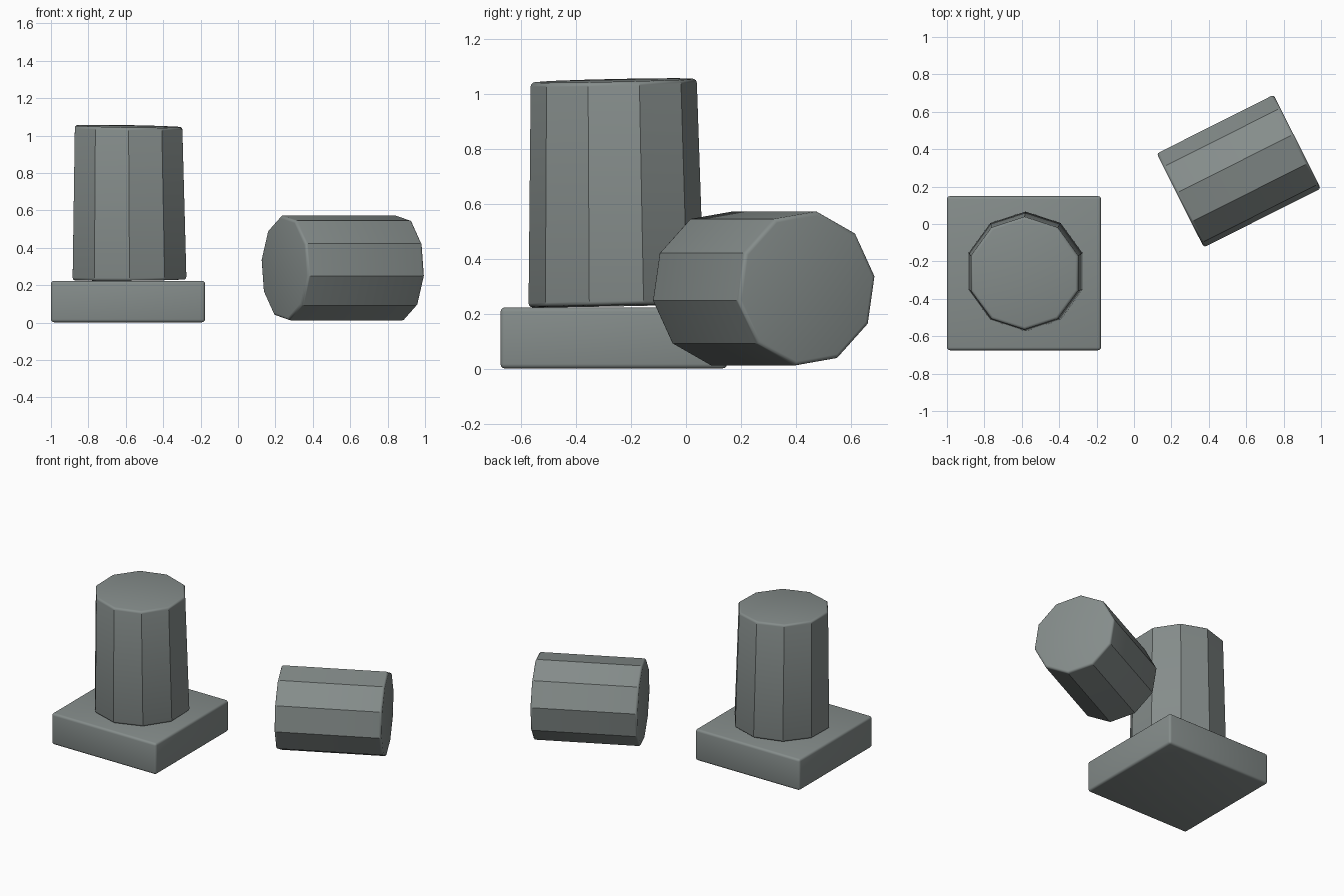
import bpy, bmesh, math
from mathutils import Vector

if "Cube" in bpy.data.objects:
    bpy.data.objects.remove(bpy.data.objects["Cube"])

grey = bpy.data.materials.new("stone grey")
grey.diffuse_color = (0.235, 0.265, 0.258, 1)
grey.use_nodes = True
grey.node_tree.nodes["Principled BSDF"].inputs["Base Color"].default_value = grey.diffuse_color


def finish(name, bm, edges, width):
    """Round the given edges, then make the object."""
    bmesh.ops.recalc_face_normals(bm, faces=bm.faces)
    bmesh.ops.bevel(bm, geom=edges, offset=width, segments=3, profile=0.5,
                    affect='EDGES', clamp_overlap=True)
    mesh = bpy.data.meshes.new(name)
    bm.to_mesh(mesh)
    bm.free()
    mesh.materials.append(grey)
    ob = bpy.data.objects.new(name, mesh)
    bpy.context.collection.objects.link(ob)
    bpy.ops.object.select_all(action='DESELECT')
    ob.select_set(True)
    bpy.context.view_layer.objects.active = ob
    bpy.ops.object.shade_smooth_by_angle(angle=math.radians(32))


def ring(center, u, v, radius, start, sides=10):
    """Regular polygon in the plane spanned by u and v."""
    angles = [math.radians(start) + math.tau * i / sides for i in range(sides)]
    return [center + radius * (u * math.cos(a) + v * math.sin(a)) for a in angles]


def drum(name, ring_a, ring_b):
    """Ten-sided solid between two rings with softened cap rims."""
    bm = bmesh.new()
    a = [bm.verts.new(p) for p in ring_a]
    b = [bm.verts.new(p) for p in ring_b]
    caps = [bm.faces.new(a), bm.faces.new(b)]
    n = len(a)
    for i in range(n):
        j = (i + 1) % n
        bm.faces.new((a[i], a[j], b[j], b[i]))
    finish(name, bm, [e for f in caps for e in f.edges], 0.015)


# square base slab
bm = bmesh.new()
bmesh.ops.create_cube(bm, size=1)
for v in bm.verts:
    v.co = Vector((-0.588 + v.co.x * 0.824, -0.263 + v.co.y * 0.824,
                   0.113 + v.co.z * 0.222))
finish("base_slab", bm, bm.edges[:], 0.016)

# standing column, slightly tapered, with gently tilted ends
drum("standing_column",
     ring(Vector((-0.58, -0.253, 0.230)), Vector((1, 0, 0.008)), Vector((0, 1, 0.02)), 0.32, 90),
     ring(Vector((-0.585, -0.263, 1.05)), Vector((1, 0, -0.018)), Vector((0, 1, 0.022)), 0.302, 90))

# fallen drum lying on its side
turn = math.radians(26.7)
axis = Vector((math.cos(turn), math.sin(turn), 0))
side = Vector((-math.sin(turn), math.cos(turn), 0))
up = Vector((0, 0, 1))
mid = Vector((0.56, 0.283, 0.293))
drum("fallen_drum",
     ring(mid - axis * 0.35, side, up, 0.284, 9),
     ring(mid + axis * 0.35, side, up, 0.284, 9))
